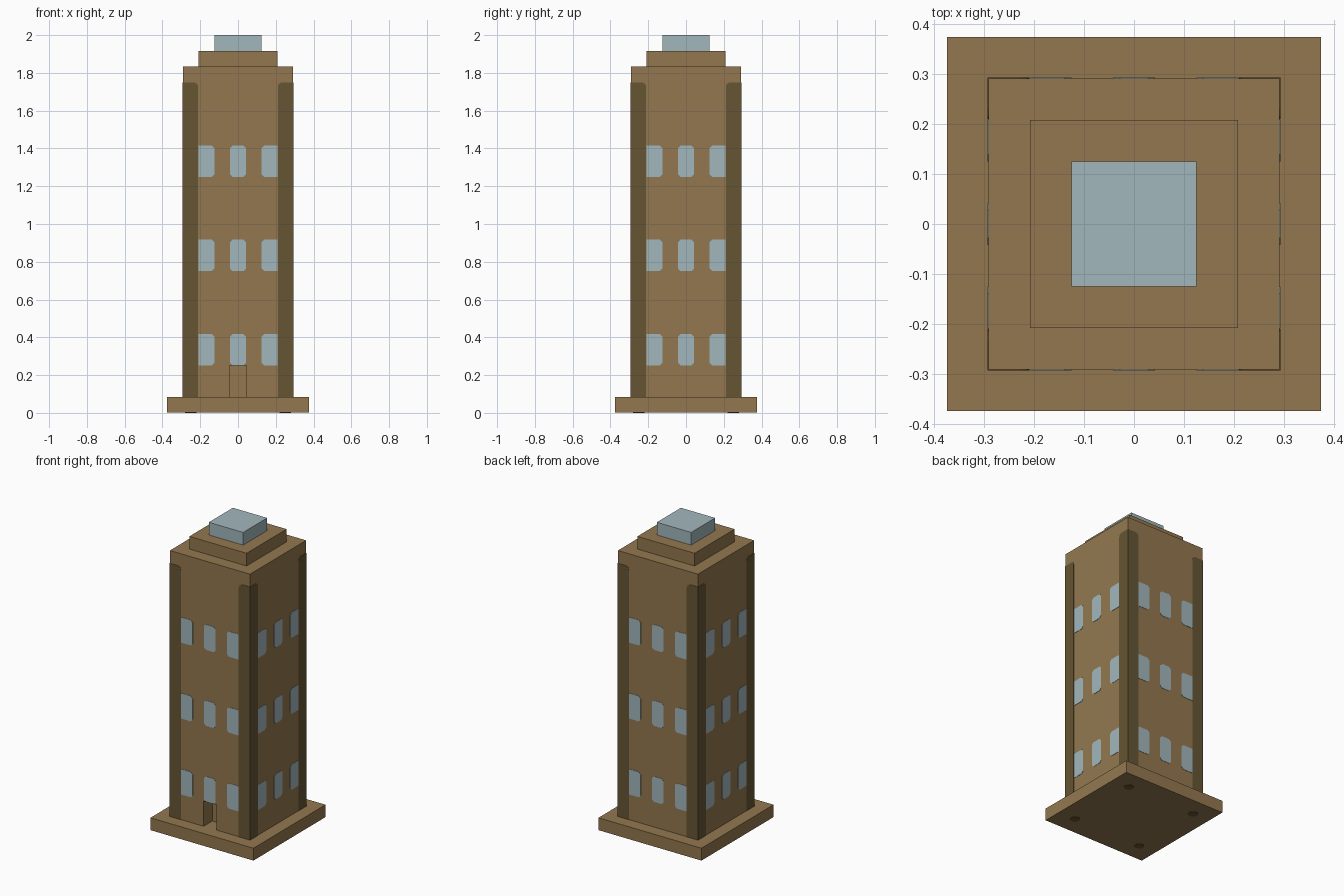
import bpy, bmesh
from math import pi
from mathutils import Matrix, Vector

cube = bpy.data.objects.get("Cube")
if cube:
    bpy.data.objects.remove(cube, do_unlink=True)


def material(name, rgb):
    mat = bpy.data.materials.new(name)
    mat.use_nodes = True
    mat.diffuse_color = (*rgb, 1)
    mat.node_tree.nodes["Principled BSDF"].inputs["Base Color"].default_value = (*rgb, 1)
    return mat


brown = material("brown stone", (0.29, 0.187, 0.078))
dark = material("dark brown trim", (0.133, 0.09, 0.033))
glass = material("pale blue glass", (0.36, 0.474, 0.503))


def finish(bm, name, mat):
    bmesh.ops.recalc_face_normals(bm, faces=bm.faces)
    mesh = bpy.data.meshes.new(name)
    bm.to_mesh(mesh)
    bm.free()
    mesh.materials.append(mat)
    obj = bpy.data.objects.new(name, mesh)
    bpy.context.collection.objects.link(obj)
    return obj


def box(name, x, y, z, mat):
    """Box from (min, max) ranges on each axis."""
    bm = bmesh.new()
    size = [r[1] - r[0] for r in (x, y, z)]
    mid = [(r[0] + r[1]) / 2 for r in (x, y, z)]
    bmesh.ops.create_cube(bm, size=1, matrix=Matrix.Translation(mid) @ Matrix.Diagonal((*size, 1)))
    return finish(bm, name, mat)


def square_tier(name, half, low, high, mat):
    return box(name, (-half, half), (-half, half), (low, high), mat)


HALF = 0.2917      # half width of the tower
SKIN = 0.002       # thickness of painted panels


def panel(name, points, turn, mat):
    """Thin panel from an (x, z) outline on the front wall, turned to one side."""
    bm = bmesh.new()
    face = bm.faces.new([bm.verts.new((x, -HALF, z)) for x, z in points])
    out = bmesh.ops.extrude_face_region(bm, geom=[face])["geom"]
    for v in out:
        if isinstance(v, bmesh.types.BMVert):
            v.co += Vector((0, -SKIN, 0))
    bmesh.ops.rotate(bm, verts=bm.verts, matrix=Matrix.Rotation(turn, 3, "Z"))
    return finish(bm, name, mat)


# Stepped body
square_tier("base_slab", 0.375, SKIN, 0.0833, brown)
tower = square_tier("tower", HALF, 0.0833, 1.8333, brown)
square_tier("roof_step", 0.2083, 1.8333, 1.9167, brown)
square_tier("roof_light", 0.125, 1.9167, 2.0, glass)

# Door recess cut into the front wall
cutter = box("door_cutter", (-0.046, 0.046), (-0.4, -HALF + 0.09), (0.05, 0.25), brown)
cutter.hide_render = True
cut = tower.modifiers.new("door", "BOOLEAN")
cut.operation = "DIFFERENCE"
cut.object = cutter
cut.solver = "EXACT"
bpy.context.view_layer.objects.active = tower
bpy.ops.object.modifier_apply(modifier=cut.name)
bpy.data.objects.remove(cutter, do_unlink=True)

# Corner strips and windows on all four walls
C = 0.014
for side, label in enumerate(("front", "left", "back", "right")):
    turn = side * pi / 2
    for s in (-1, 1):
        edge, inner = HALF + SKIN, 0.211
        outline = [(inner, 0.0833), (edge, 0.0833), (edge, 1.75),
                   (inner + 0.02, 1.75), (inner + 0.005, 1.742), (inner, 1.725)]
        panel(f"{label}_corner_strip", [(s * x, z) for x, z in outline], turn, dark)
    for low in (0.25, 0.75, 1.25):
        high = low + 0.1667
        for s in (-1, 1):
            outline = [(0.21, low), (0.21, high), (0.125 + C, high),
                       (0.125, high - C), (0.125, low + C), (0.125 + C, low)]
            panel(f"{label}_side_window", [(s * x, z) for x, z in outline], turn, glass)
        w = 0.042
        panel(f"{label}_middle_window",
              [(-w + C, low), (w - C, low), (w, low + C), (w, high - C),
               (w - C, high), (-w + C, high), (-w, high - C), (-w, low + C)], turn, glass)

# Round pads under the base
for x in (-0.25, 0.25):
    for y in (-0.25, 0.25):
        bm = bmesh.new()
        bmesh.ops.create_cone(bm, cap_ends=True, segments=16, radius1=0.03, radius2=0.03,
                              depth=SKIN, matrix=Matrix.Translation((x, y, SKIN / 2)))
        finish(bm, "foot_pad", dark)
